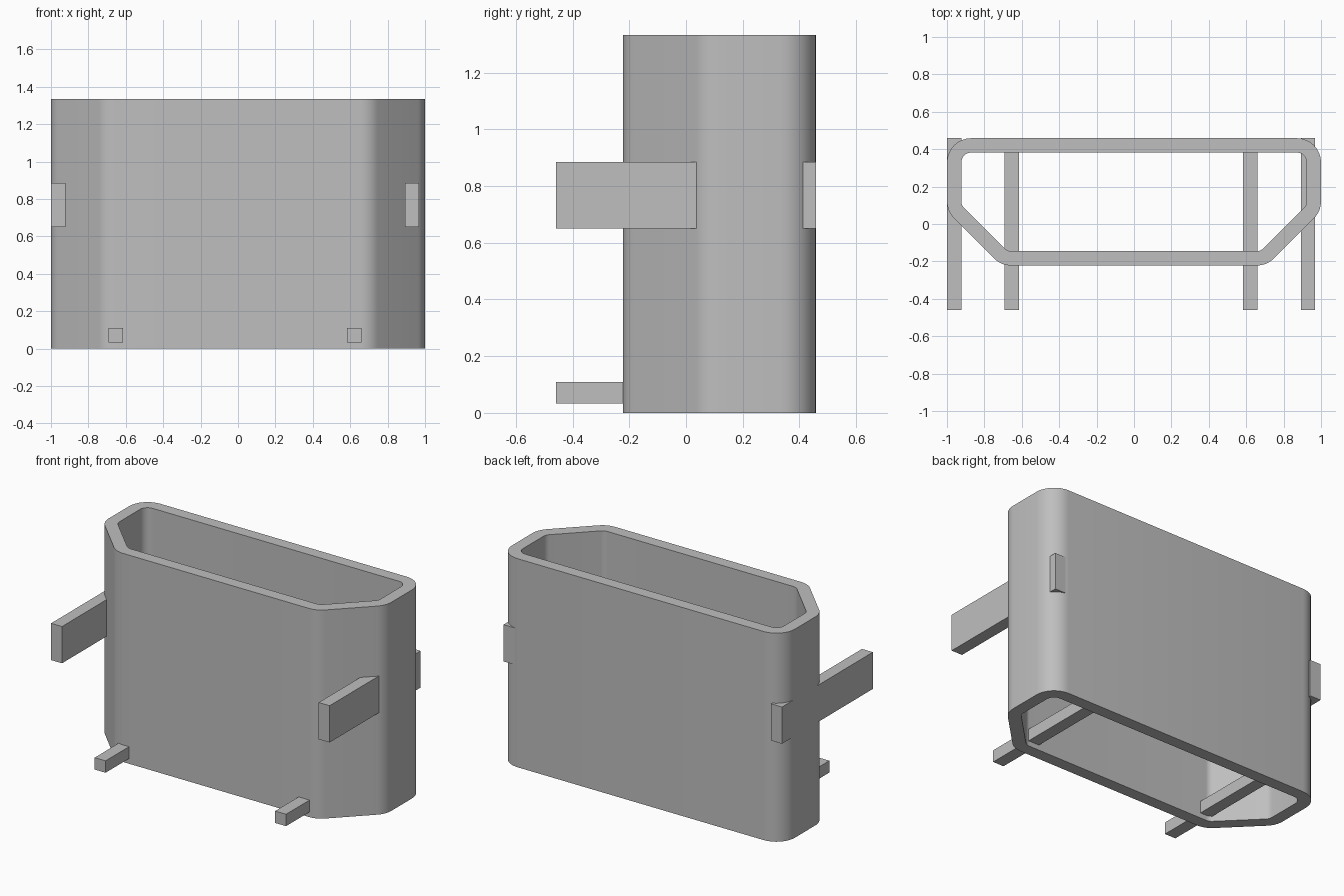
import bpy, bmesh, math
from mathutils import Vector

cube = bpy.data.objects.get("Cube")
if cube:
    bpy.data.objects.remove(cube, do_unlink=True)

HEIGHT, WALL, RADIUS, STEPS = 1.333, 0.077, 0.13, 8

grey = bpy.data.materials.new("plain grey")
grey.use_nodes = True
colour = (0.52, 0.52, 0.52, 1)
grey.diffuse_color = colour
grey.node_tree.nodes["Principled BSDF"].inputs["Base Color"].default_value = colour


def add_object(name, bm):
    bmesh.ops.recalc_face_normals(bm, faces=bm.faces)
    mesh = bpy.data.meshes.new(name)
    bm.to_mesh(mesh)
    bm.free()
    mesh.materials.append(grey)
    obj = bpy.data.objects.new(name, mesh)
    bpy.context.collection.objects.link(obj)
    return obj


def rounded_outlines(corners):
    """Concentric outer and inner outlines of a counter-clockwise polygon."""
    outer, inner = [], []
    for i, p in enumerate(corners):
        d_in = (p - corners[i - 1]).normalized()
        d_out = (corners[(i + 1) % len(corners)] - p).normalized()
        turn = math.acos(d_in.dot(d_out))
        n_in = Vector((d_in.y, -d_in.x))
        centre = p - d_in * RADIUS * math.tan(turn / 2) - n_in * RADIUS
        start = math.atan2(n_in.y, n_in.x)
        for s in range(STEPS + 1):
            a = start + turn * s / STEPS
            ray = Vector((math.cos(a), math.sin(a)))
            outer.append(centre + ray * RADIUS)
            inner.append(centre + ray * (RADIUS - WALL))
    return outer, inner


# Open tube with two chamfered front corners
half = [Vector((0.71, -0.222)), Vector((1, 0.068)), Vector((1, 0.459))]
corners = half + [Vector((-p.x, p.y)) for p in reversed(half)]
outer, inner = rounded_outlines(corners)
bm = bmesh.new()
rings = [[bm.verts.new((p.x, p.y, z)) for p in line]
         for line, z in ((outer, 0), (outer, HEIGHT), (inner, HEIGHT), (inner, 0))]
for r, ring in enumerate(rings):
    following = rings[(r + 1) % 4]
    for i in range(len(ring)):
        j = (i + 1) % len(ring)
        bm.faces.new((ring[i], ring[j], following[j], following[i]))
shell = add_object("shell", bm)
bpy.context.view_layer.objects.active = shell
shell.select_set(True)
bpy.ops.object.shade_smooth_by_angle(angle=math.radians(30))
shell.select_set(False)


# Straight bars running front to back
def bar(name, x, y, z):
    bm = bmesh.new()
    bmesh.ops.create_cube(bm, size=1)
    for v in bm.verts:
        v.co = [lo + (c + 0.5) * (hi - lo) for c, (lo, hi) in zip(v.co, (x, y, z))]
    add_object(name, bm)


for name, x in (("right_side_bar", -1.0), ("left_side_bar", 0.892)):
    bar(name, (x, x + 0.077), (-0.459, 0.459), (0.65, 0.885))
for name, x in (("right_lower_bar", -0.692), ("left_lower_bar", 0.584)):
    bar(name, (x, x + 0.077), (-0.459, 0.39), (0.033, 0.109))
